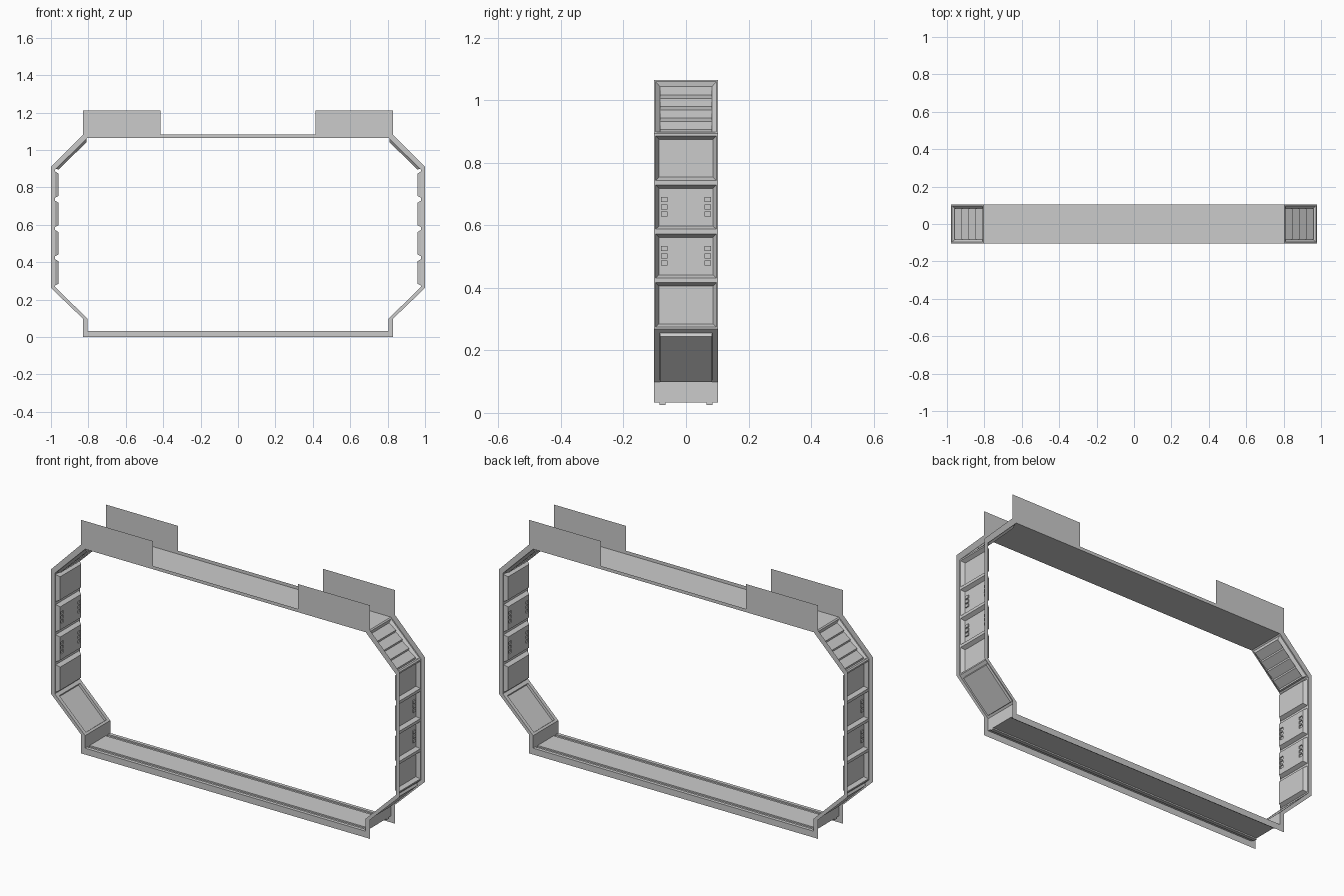
import bpy, bmesh
from mathutils import Vector

if "Cube" in bpy.data.objects:
    bpy.data.objects.remove(bpy.data.objects["Cube"])

W = 0.103                       # half depth of the section
# right half of inner shell and outer flange, as (x, z) from floor to roof
INNER = [(0.805, 0.033), (0.805, 0.098), (0.979, 0.268), (0.979, 0.893), (0.805, 1.065)]
OUTER = [(0.829, 0.0), (0.829, 0.098), (1.0, 0.262), (1.0, 0.909), (0.829, 1.082)]


def finish(name, bm, mirror=False):
    bmesh.ops.remove_doubles(bm, verts=bm.verts, dist=1e-5)
    me = bpy.data.meshes.new(name)
    bm.to_mesh(me)
    bm.free()
    ob = bpy.data.objects.new(name, me)
    bpy.context.collection.objects.link(ob)
    if mirror:
        ob.modifiers.new("mirror", 'MIRROR').use_axis[0] = True
    return ob


def face(bm, pts):
    bm.faces.new([bm.verts.new(p) for p in pts])


class Strip:
    """Flat wall strip from a to b; u runs along it, d is depth towards the inside."""
    def __init__(self, bm, a, b):
        self.bm = bm
        self.a = Vector((a[0], 0, a[1]))
        t = Vector((b[0], 0, b[1])) - self.a
        self.length = t.length
        self.t = t.normalized()
        self.n = Vector((-self.t.z, 0, self.t.x))

    def at(self, u, y, d=0):
        return self.a + self.t * u + self.n * d + Vector((0, y, 0))

    def loop(self, u0, u1, y0, y1, d=0):
        return [self.at(u, y, d) for u, y in ((u0, y0), (u1, y0), (u1, y1), (u0, y1))]

    def loft(self, *rects, cap=True):
        loops = [self.loop(*r) for r in rects]
        for p, q in zip(loops, loops[1:]):
            for i in range(4):
                j = (i + 1) % 4
                face(self.bm, (p[i], p[j], q[j], q[i]))
        if cap:
            face(self.bm, loops[-1])


# side walls: four raised panels, the middle two with small vents
bm = bmesh.new()
s = Strip(bm, INNER[2], INNER[3])
cell = s.length / 4
D = 0.019
for k in range(4):
    u0, u1 = k * cell, (k + 1) * cell
    p0, p1 = u0 + 0.017, u1 - 0.019
    vents = k in (1, 2)
    s.loft((u0, u1, -W, W), (u0 + 0.007, u1 - 0.008, -0.097, 0.097),
           (p0, p1, -0.086, 0.086, D), cap=not vents)
    if vents:
        us = [p0]
        for m in (-0.023, 0, 0.023):
            c = (u0 + u1) / 2 + m
            us += [c - 0.008, c + 0.008]
        us.append(p1)
        ys = [-0.086, -0.08, -0.059, 0.059, 0.08, 0.086]
        for i in range(len(us) - 1):
            for j in range(5):
                r = (us[i], us[i + 1], ys[j], ys[j + 1])
                if i % 2 and j in (1, 3):
                    s.loft(r + (D,), r + (D - 0.006,))
                else:
                    face(bm, s.loop(*r, D))
finish("side_wall_panels", bm, True)

# lower slanted panels, sunk outwards
bm = bmesh.new()
s = Strip(bm, INNER[1], INNER[2])
L = s.length
s.loft((0, L, -W, W), (0.012, L - 0.018, -0.084, 0.084),
       (0.014, L - 0.021, -0.083, 0.083, -0.013))
finish("lower_slanted_panel", bm, True)

# upper slanted louvre panels
bm = bmesh.new()
s = Strip(bm, INNER[3], INNER[4])
L = s.length
b0, b1, yy, deep, shallow = 0.016, L - 0.018, 0.083, 0.013, 0.004
s.loft((0, L, -W, W), (0.008, L - 0.008, -0.097, 0.097),
       (b0, b1, -yy, yy, deep), cap=False)
step = (b1 - b0) / 4
for k in range(4):
    u0, u1 = b0 + k * step, b0 + (k + 1) * step
    um = u0 + 0.006
    prof = [(u0, deep), (um, shallow), (u1, deep)]
    for (ua, da), (ub, db) in zip(prof, prof[1:]):
        face(bm, (s.at(ua, -yy, da), s.at(ub, -yy, db), s.at(ub, yy, db), s.at(ua, yy, da)))
    for y in (-yy, yy):
        face(bm, [s.at(u, y, d) for u, d in (prof if y > 0 else prof[::-1])])
finish("upper_louvre_panel", bm, True)

# short kick walls at the floor edges
bm = bmesh.new()
s = Strip(bm, INNER[0], INNER[1])
s.loft((0, s.length, -W, W))
finish("kick_wall", bm, True)

# floor with two long grooves
bm = bmesh.new()
X, zf, zg = INNER[0][0], INNER[0][1], INNER[0][1] - 0.007
prof = [(-W, zf), (-0.085, zf), (-0.085, zg), (-0.066, zg), (-0.066, zf)]
prof += [(-y, z) for y, z in reversed(prof)]
for (ya, za), (yb, zb) in zip(prof, prof[1:]):
    face(bm, ((-X, ya, za), (X, ya, za), (X, yb, zb), (-X, yb, zb)))
for x in (-X, X):
    for q in (prof[1:5], prof[5:9]):
        face(bm, [(x, y, z) for y, z in (q if x > 0 else q[::-1])])
finish("floor", bm)

# ceiling sheet
bm = bmesh.new()
zc = INNER[-1][1]
face(bm, ((-X, -W, zc), (-X, W, zc), (X, W, zc), (X, -W, zc)))
finish("ceiling", bm)

# flat end flanges and upright tabs, front and back
flange, tabs = bmesh.new(), bmesh.new()
inner = INNER + [(-x, z) for x, z in reversed(INNER)]
outer = OUTER + [(-x, z) for x, z in reversed(OUTER)]
for y in (-W, W):
    way = 1 if y < 0 else -1
    for i in range(len(inner)):
        j = (i + 1) % len(inner)
        q = [outer[i], outer[j], inner[j], inner[i]][::way]
        face(flange, [(x, y, z) for x, z in q])
    for x0, x1 in ((-0.829, -0.415), (0.415, 0.829)):
        q = [(x0, 1.082), (x1, 1.082), (x1, 1.211), (x0, 1.211)][::way]
        face(tabs, [(x, y, z) for x, z in q])
finish("end_flanges", flange)
finish("roof_tabs", tabs)
